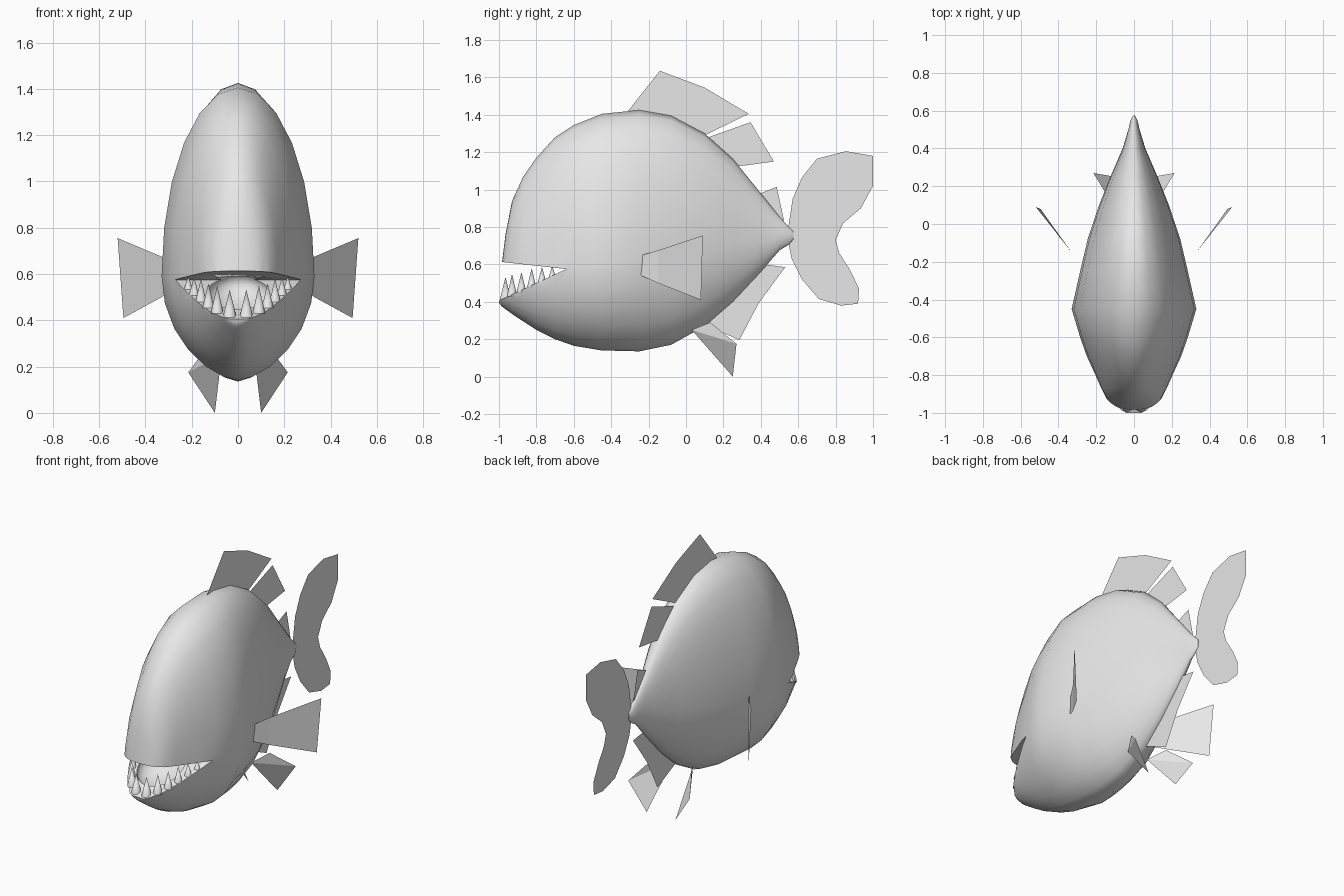
import bpy, bmesh, math
from mathutils import Matrix

if "Cube" in bpy.data.objects:
    bpy.data.objects.remove(bpy.data.objects["Cube"])

grey = bpy.data.materials.new("light_grey")
grey.diffuse_color = (0.8, 0.8, 0.8, 1)
grey.use_nodes = True
grey.node_tree.nodes["Principled BSDF"].inputs["Base Color"].default_value = grey.diffuse_color


def make_object(name, bm):
    mesh = bpy.data.meshes.new(name)
    bm.to_mesh(mesh)
    bm.free()
    mesh.materials.append(grey)
    ob = bpy.data.objects.new(name, mesh)
    bpy.context.collection.objects.link(ob)
    return ob


def smooth(ob, degrees):
    bpy.ops.object.select_all(action='DESELECT')
    ob.select_set(True)
    bpy.context.view_layer.objects.active = ob
    bpy.ops.object.shade_smooth_by_angle(angle=math.radians(degrees))


def sheet(name, points, faces=None):
    """Thin fin made of single faces."""
    bm = bmesh.new()
    verts = [bm.verts.new(p) for p in points]
    for f in faces or [range(len(points))]:
        bm.faces.new([verts[i] for i in f])
    return make_object(name, bm)


# Body: cross-sections along y, each (y, bottom, top, half width, height of widest point)
stations = [
    (-1.0, 0.395, 0.45, 0.05, 0.42), (-0.985, 0.375, 0.60, 0.085, 0.46),
    (-0.965, 0.36, 0.76, 0.11, 0.50), (-0.93, 0.335, 0.94, 0.145, 0.54),
    (-0.87, 0.295, 1.07, 0.175, 0.56), (-0.80, 0.25, 1.17, 0.205, 0.57),
    (-0.70, 0.20, 1.28, 0.25, 0.58), (-0.60, 0.165, 1.345, 0.285, 0.59),
    (-0.45, 0.14, 1.405, 0.33, 0.59), (-0.25, 0.135, 1.425, 0.285, 0.62),
    (-0.08, 0.17, 1.395, 0.245, 0.65), (0.10, 0.27, 1.30, 0.185, 0.68),
    (0.25, 0.40, 1.165, 0.125, 0.71), (0.40, 0.56, 0.98, 0.06, 0.73),
    (0.50, 0.675, 0.855, 0.03, 0.75), (0.55, 0.705, 0.80, 0.018, 0.755),
    (0.575, 0.735, 0.775, 0.005, 0.755)]
SEG = 24
bm = bmesh.new()
rings = []
for y, low, high, w, mid in stations:
    ring = []
    for i in range(SEG):
        a = 2 * math.pi * i / SEG
        c, s = math.cos(a), math.sin(a)
        power = 1.0 if s > 0 else 1.25
        x = math.copysign(abs(c) ** power, c) * w
        ring.append(bm.verts.new((x, y, mid + s * ((high - mid) if s > 0 else (mid - low)))))
    rings.append(ring)
for r1, r2 in zip(rings, rings[1:]):
    for i in range(SEG):
        j = (i + 1) % SEG
        bm.faces.new((r1[i], r1[j], r2[j], r2[i]))
bm.faces.new(rings[0])
bm.faces.new(rings[-1])
bmesh.ops.recalc_face_normals(bm, faces=bm.faces[:])
body = make_object("body", bm)

# Mouth opening: a wedge between the jaws
bm = bmesh.new()
wedge = [(-1.2, 0.637), (-0.64, 0.575), (-1.2, 0.313)]
left, right = ([bm.verts.new((x, y, z)) for y, z in wedge] for x in (-0.6, 0.6))
bm.faces.new(left)
bm.faces.new(right)
for i in range(3):
    j = (i + 1) % 3
    bm.faces.new((left[i], left[j], right[j], right[i]))
bmesh.ops.recalc_face_normals(bm, faces=bm.faces[:])
mouth_cutter = make_object("mouth_cutter", bm)

# Hollow behind the lower lip
bm = bmesh.new()
bmesh.ops.create_uvsphere(bm, u_segments=24, v_segments=12, radius=1,
                          matrix=Matrix.Translation((0, -0.76, 0.51)) @ Matrix.Rotation(0.4, 4, 'X')
                          @ Matrix.Diagonal((0.14, 0.165, 0.08, 1)))
hollow_cutter = make_object("hollow_cutter", bm)

for cutter in (mouth_cutter, hollow_cutter):
    cutter.hide_render = True
    mod = body.modifiers.new("cut", 'BOOLEAN')
    mod.operation = 'DIFFERENCE'
    mod.solver = 'EXACT'
    mod.object = cutter
    bpy.context.view_layer.objects.active = body
    bpy.ops.object.modifier_apply(modifier=mod.name)
for cutter in (mouth_cutter, hollow_cutter):
    bpy.data.objects.remove(cutter)
smooth(body, 50)

# Lower teeth along the lip: (x, y, radius, height), mirrored
bm = bmesh.new()
for x, y, r, h in [(0.036, -0.965, 0.03, 0.12), (0.09, -0.93, 0.028, 0.12),
                   (0.128, -0.88, 0.026, 0.105), (0.16, -0.825, 0.024, 0.10),
                   (0.19, -0.77, 0.022, 0.08), (0.215, -0.715, 0.018, 0.06)]:
    base = 0.41 + (y + 1) * 0.486 - 0.015
    for side in (-1, 1):
        bmesh.ops.create_cone(bm, cap_ends=True, segments=8, radius1=r, radius2=0, depth=h,
                              matrix=Matrix.Translation((side * x, y, base + h / 2)))
teeth = make_object("teeth", bm)
smooth(teeth, 50)

# Fins on the centre plane, outlines as (y, z)
flat_fins = {
    "dorsal_fin": [(-0.31, 1.42), (-0.14, 1.635), (0.10, 1.545), (0.335, 1.405),
                   (0.11, 1.295), (-0.1, 1.38)],
    "rear_dorsal_fin": [(0.12, 1.28), (0.345, 1.36), (0.47, 1.15), (0.285, 1.125)],
    "small_back_fin": [(0.40, 0.98), (0.485, 1.015), (0.525, 0.83), (0.49, 0.85)],
    "anal_fin": [(0.10, 0.28), (0.285, 0.195), (0.39, 0.395), (0.53, 0.585), (0.42, 0.60)],
    "tail_fin": [(0.54, 0.75), (0.57, 0.95), (0.62, 1.065), (0.70, 1.165), (0.855, 1.205),
                 (1.0, 1.18), (1.0, 1.02), (0.935, 0.90), (0.84, 0.82), (0.80, 0.73),
                 (0.82, 0.66), (0.88, 0.565), (0.925, 0.47), (0.92, 0.39), (0.83, 0.38),
                 (0.71, 0.415), (0.62, 0.52), (0.565, 0.63)]}
for name, outline in flat_fins.items():
    sheet(name, [(0, y, z) for y, z in outline])

# Paired fins
for side, label in ((-1, "left"), (1, "right")):
    pectoral = [(0.27, -0.25, 0.645), (0.33, -0.15, 0.675), (0.52, 0.09, 0.755),
                (0.495, 0.08, 0.41), (0.33, -0.15, 0.50), (0.27, -0.25, 0.545)]
    sheet(label + "_pectoral_fin", [(side * x, y, z) for x, y, z in pectoral],
          [(0, 1, 4, 5), (1, 2, 3, 4)])
    pelvic = [(0.07, 0.03, 0.25), (0.13, 0.13, 0.29), (0.215, 0.27, 0.175), (0.10, 0.25, 0.0)]
    sheet(label + "_pelvic_fin", [(side * x, y, z) for x, y, z in pelvic],
          [(0, 1, 2), (0, 2, 3)])
